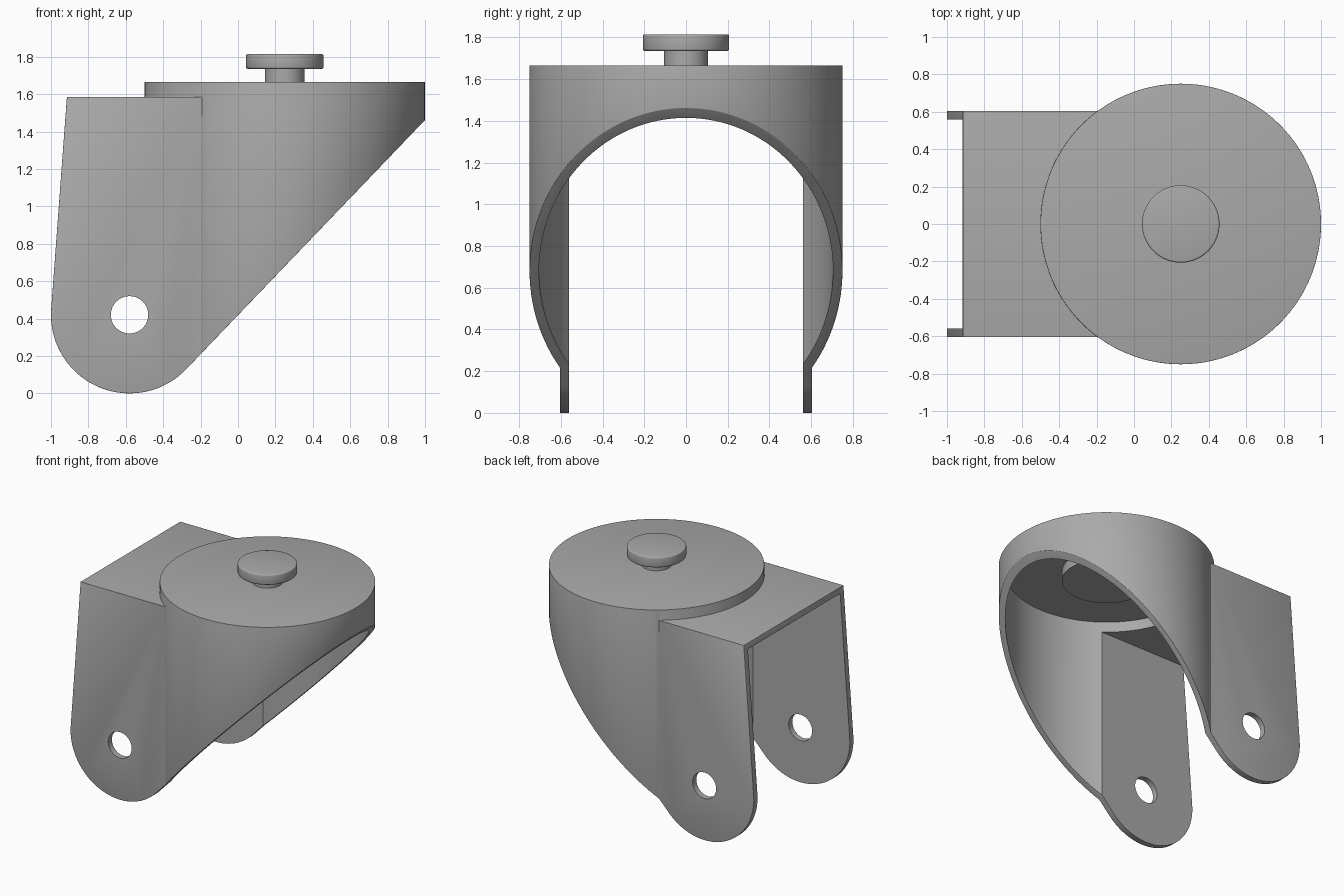
import bpy, bmesh
from math import sin, cos, radians, pi
from mathutils import Matrix

if "Cube" in bpy.data.objects:
    bpy.data.objects.remove(bpy.data.objects["Cube"])

steel = bpy.data.materials.new("grey steel")
steel.use_nodes = True
GREY = (0.4, 0.4, 0.4, 1)
steel.diffuse_color = GREY
steel.node_tree.nodes["Principled BSDF"].inputs["Base Color"].default_value = GREY

SWIVEL_X = 0.25          # axis of the swivel plate
AXLE = (-0.58, 0.42)     # x, z of the axle holes


def add_object(name, bm):
    bmesh.ops.recalc_face_normals(bm, faces=bm.faces)
    mesh = bpy.data.meshes.new(name)
    bm.to_mesh(mesh)
    bm.free()
    mesh.materials.append(steel)
    obj = bpy.data.objects.new(name, mesh)
    bpy.context.collection.objects.link(obj)
    return obj


def cylinder(name, radius, z0, z1, segments=128):
    bm = bmesh.new()
    bmesh.ops.create_cone(bm, cap_ends=True, segments=segments, radius1=radius,
                          radius2=radius, depth=z1 - z0,
                          matrix=Matrix.Translation((SWIVEL_X, 0, (z0 + z1) / 2)))
    return add_object(name, bm)


def box(name, x0, x1, half_y, z0, z1):
    bm = bmesh.new()
    bmesh.ops.create_cube(bm, size=1)
    bmesh.ops.scale(bm, vec=(x1 - x0, 2 * half_y, z1 - z0), verts=bm.verts)
    bmesh.ops.translate(bm, vec=((x0 + x1) / 2, 0, (z0 + z1) / 2), verts=bm.verts)
    return add_object(name, bm)


def side_prism(name, points, half_y=1):
    bm = bmesh.new()
    face = bm.faces.new([bm.verts.new((x, -half_y, z)) for x, z in points])
    grown = bmesh.ops.extrude_face_region(bm, geom=[face])["geom"]
    verts = [v for v in grown if isinstance(v, bmesh.types.BMVert)]
    bmesh.ops.translate(bm, vec=(0, 2 * half_y, 0), verts=verts)
    return add_object(name, bm)


def apply(obj, mod):
    bpy.context.view_layer.objects.active = obj
    bpy.ops.object.modifier_apply(modifier=mod.name)


def combine(obj, other, operation):
    mod = obj.modifiers.new("combine", 'BOOLEAN')
    mod.operation, mod.solver, mod.object = operation, 'EXACT', other
    apply(obj, mod)
    bpy.data.objects.remove(other)


def bevel(obj, width):
    mod = obj.modifiers.new("bevel", 'BEVEL')
    mod.width, mod.segments = width, 3
    mod.limit_method, mod.angle_limit = 'ANGLE', radians(42)
    apply(obj, mod)


def arc(radius, start, end, steps):
    angles = [radians(start + (end - start) * i / steps) for i in range(steps + 1)]
    return [(AXLE[0] + radius * cos(a), AXLE[1] + radius * sin(a)) for a in angles]


# Fork outside: round crown joined to a square back, cut to the side outline
fork = cylinder("fork", 0.75, -0.2, 1.665)
combine(fork, box("back", -1.3, SWIVEL_X, 0.605, -0.2, 1.585), 'UNION')
outline = arc(0.42, 176, 316.3, 40) + [(1.2, 1.67), (1.2, 2), (-0.884, 2)]
combine(fork, side_prism("outline", outline), 'INTERSECT')
bevel(fork, 0.014)

# Fork inside: round pocket under the crown and a channel open to the back
combine(fork, cylinder("pocket", 0.705, -0.5, 1.62), 'DIFFERENCE')
combine(fork, box("channel", -1.6, SWIVEL_X, 0.56, -0.5, 1.54), 'DIFFERENCE')
combine(fork, side_prism("axle_hole", arc(0.1, 0, 348.75, 31)), 'DIFFERENCE')

# Swivel rivet: head below the crown, stem and cap above it
rivet_head = cylinder("rivet_head", 0.31, 1.545, 1.625, 64)
stem = cylinder("swivel_stem", 0.105, 1.62, 1.74, 48)
cap = cylinder("swivel_cap", 0.207, 1.735, 1.815, 64)
bevel(cap, 0.01)

for obj in (fork, rivet_head, stem, cap):
    bpy.ops.object.select_all(action='DESELECT')
    obj.select_set(True)
    bpy.context.view_layer.objects.active = obj
    bpy.ops.object.shade_smooth_by_angle(angle=radians(32))
